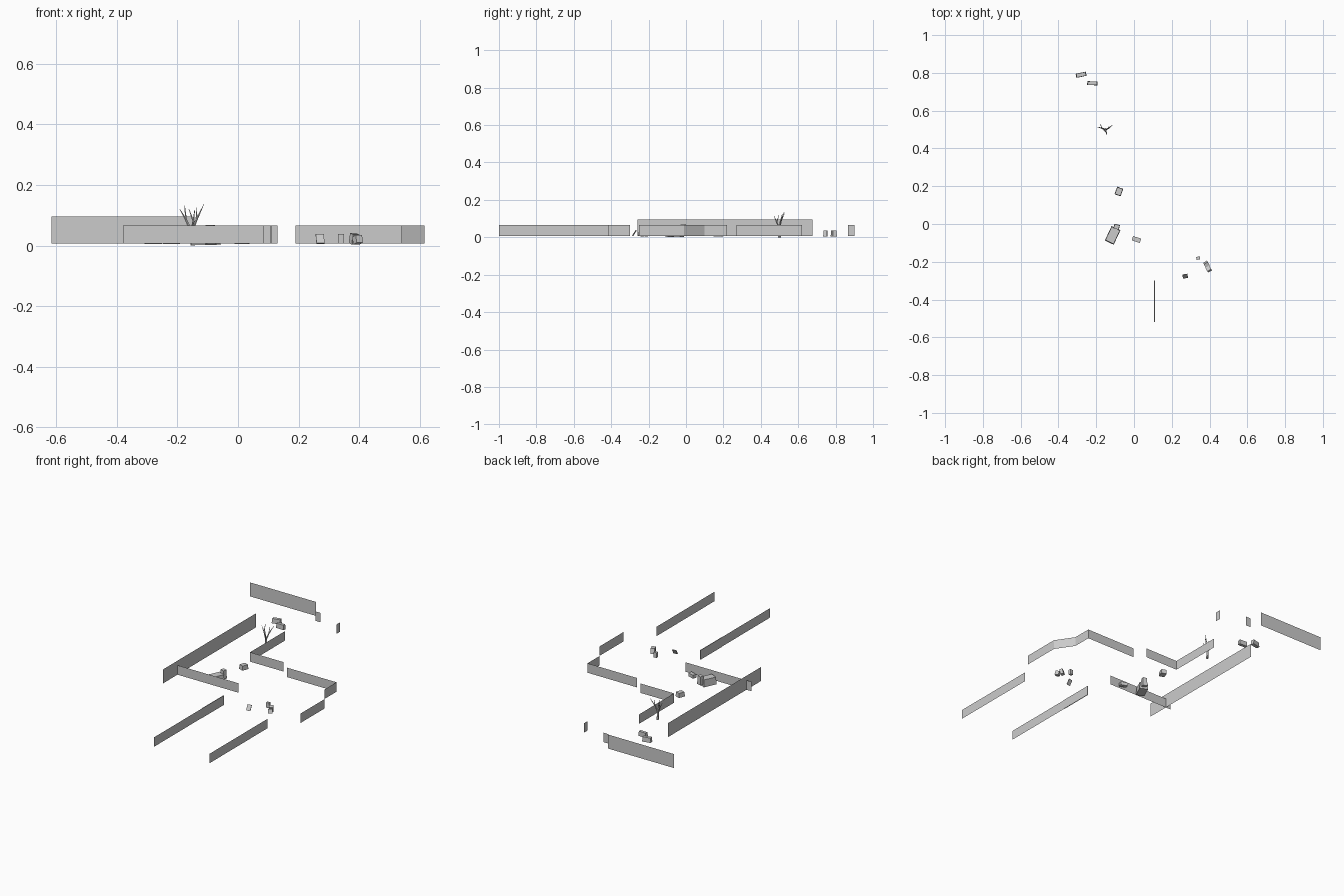
import bpy, bmesh, math
from mathutils import Vector, Matrix

if "Cube" in bpy.data.objects:
    bpy.data.objects.remove(bpy.data.objects["Cube"])

Z0, LOW, TALL = 0.006, 0.066, 0.095


def finish(name, bm):
    me = bpy.data.meshes.new(name)
    bm.to_mesh(me)
    bm.free()
    ob = bpy.data.objects.new(name, me)
    bpy.context.collection.objects.link(ob)
    return ob


def wall(name, path, top=LOW):
    """Thin upright sheet following a plan path."""
    bm = bmesh.new()
    lo = [bm.verts.new((x, y, Z0)) for x, y in path]
    hi = [bm.verts.new((x, y, top)) for x, y in path]
    for i in range(len(path) - 1):
        bm.faces.new((lo[i], lo[i + 1], hi[i + 1], hi[i]))
    return finish(name, bm)


def block(name, loc, size, turn=0, tilt=0, taper=1.0):
    """Box with optional taper; loc is its centre."""
    bm = bmesh.new()
    bmesh.ops.create_cube(bm, size=1)
    for v in bm.verts:
        if v.co.z > 0:
            v.co.x *= taper
            v.co.y *= taper
    m = (Matrix.Translation(loc) @ Matrix.Rotation(math.radians(turn), 4, 'Z')
         @ Matrix.Rotation(math.radians(tilt), 4, 'X') @ Matrix.Diagonal((*size, 1)))
    bm.transform(m)
    return finish(name, bm)


def branch(bm, a, b, r1, r2):
    """Tapered five-sided limb from a to b."""
    a, b = Vector(a), Vector(b)
    d = b - a
    m = Matrix.Translation((a + b) / 2) @ d.to_track_quat('Z', 'Y').to_matrix().to_4x4()
    bmesh.ops.create_cone(bm, cap_ends=True, segments=5, radius1=r1, radius2=r2,
                          depth=d.length, matrix=m)


# Room walls
wall("back_wall", [(-0.615, 1.0), (-0.15, 1.0)], TALL)
wall("left_wall", [(-0.345, -0.26), (-0.345, 0.675)], TALL)
wall("back_post_left", [(-0.115, 0.943), (-0.08, 0.943)])
wall("back_post_right", [(0.087, 0.865), (0.087, 0.90)])
wall("middle_wall", [(-0.38, -0.116), (0.085, -0.116)])
wall("inner_corner_wall", [(-0.104, 0.62), (-0.104, 0.27), (0.13, 0.27)])
wall("right_corner_wall",
     [(0.19, 0.22), (0.54, 0.22), (0.54, 0.10), (0.615, -0.01), (0.615, -0.25)])

# Entrance passage
wall("passage_wall_left", [(0.109, -1.0), (0.109, -0.52)])
block("passage_wall_left_panel", (0.109, -0.41, (Z0 + LOW) / 2), (0.004, 0.22, LOW - Z0))
wall("passage_wall_right", [(0.50, -1.0), (0.50, -0.415)])

# Loose blocks at the back
block("back_block_left", (-0.28, 0.79, 0.02), (0.055, 0.022, 0.03), 12, 0, 0.9)
block("back_block_right", (-0.22, 0.745, 0.02), (0.055, 0.02, 0.03), -3, 0, 0.9)

# Loose blocks in the middle
block("centre_block", (-0.08, 0.172, 0.018), (0.034, 0.042, 0.028), -20, 0, 0.9)
block("large_block", (-0.113, -0.06, 0.024), (0.052, 0.085, 0.046), -25, 0, 0.92)
block("large_block_top", (-0.092, -0.015, 0.04), (0.03, 0.026, 0.054), -15, 0, 0.9)
block("wall_block", (0.013, -0.082, 0.016), (0.045, 0.024, 0.022), -17)

# Small debris in the right room
block("leaning_panel", (0.271, -0.276, 0.022), (0.027, 0.004, 0.036), 8, -32)
block("small_post", (0.34, -0.181, 0.022), (0.02, 0.016, 0.032), 5)
block("tilted_block_rear", (0.383, -0.212, 0.022), (0.024, 0.02, 0.034), 30, 15)
block("tilted_block_front", (0.395, -0.238, 0.019), (0.024, 0.024, 0.026), 30, -18)

# Bare tree
bm = bmesh.new()
fork = (-0.153, 0.50, 0.045)
branch(bm, (-0.15, 0.50, 0), fork, 0.008, 0.006)
limbs = [((-0.172, 0.508, 0.085), [(-0.192, 0.513, 0.12), (-0.176, 0.528, 0.132)]),
         ((-0.147, 0.485, 0.08), [(-0.162, 0.497, 0.12), (-0.143, 0.470, 0.117)]),
         ((-0.137, 0.505, 0.085), [(-0.113, 0.525, 0.136), (-0.136, 0.515, 0.125)])]
for mid, tips in limbs:
    branch(bm, fork, mid, 0.005, 0.0035)
    for t in tips:
        branch(bm, mid, t, 0.0033, 0.0008)
finish("bare_tree", bm)
